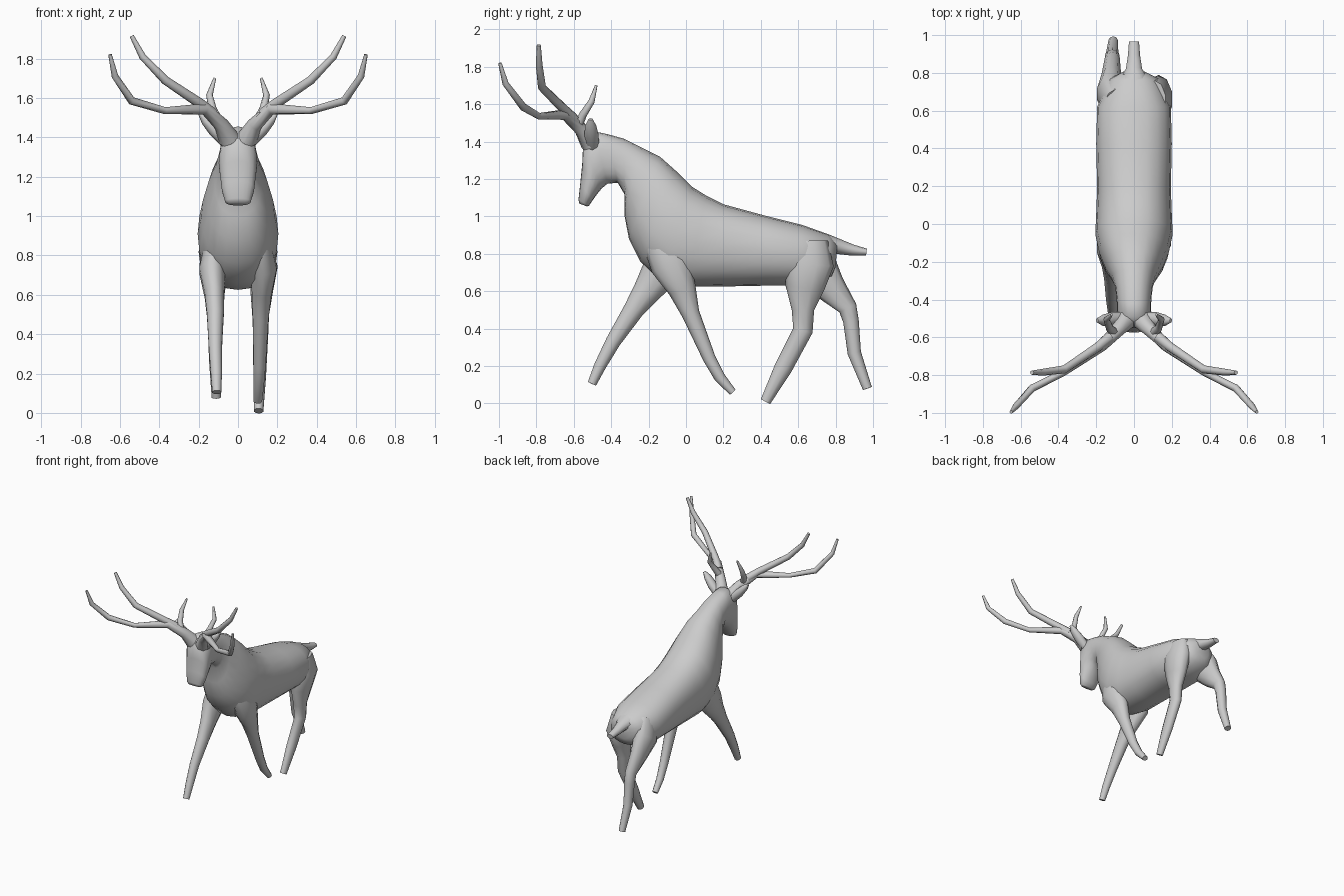
import bpy, bmesh, math
from mathutils import Vector

X, Y = Vector((1, 0, 0)), Vector((0, 1, 0))


def loft(name, rings, sides=12, power=1.0):
    """Skin a closed surface over rings given as (centre, half-axis u, half-axis v)."""
    bm = bmesh.new()
    loops = []
    for c, u, v in rings:
        loop = []
        for i in range(sides):
            a = 2 * math.pi * i / sides
            cu = math.copysign(abs(math.cos(a)) ** power, math.cos(a))
            sv = math.copysign(abs(math.sin(a)) ** power, math.sin(a))
            loop.append(bm.verts.new(c + u * cu + v * sv))
        loops.append(loop)
    for p, q in zip(loops, loops[1:]):
        for i in range(sides):
            j = (i + 1) % sides
            bm.faces.new((p[i], p[j], q[j], q[i]))
    bm.faces.new(loops[0])
    bm.faces.new(loops[-1])
    bmesh.ops.recalc_face_normals(bm, faces=bm.faces)
    mesh = bpy.data.meshes.new(name)
    bm.to_mesh(mesh)
    bm.free()
    obj = bpy.data.objects.new(name, mesh)
    bpy.context.collection.objects.link(obj)
    bpy.ops.object.select_all(action='DESELECT')
    obj.select_set(True)
    bpy.context.view_layer.objects.active = obj
    bpy.ops.object.shade_smooth_by_angle(angle=math.radians(60))
    return obj


def limb(name, path, ref=X, sides=10):
    """Tapering limb through points (x, y, z, radius, side radius)."""
    pts = [Vector(p[:3]) for p in path]
    rings = []
    for i, p in enumerate(path):
        t = Vector((0, 0, 0))
        if i > 0:
            t += (pts[i] - pts[i - 1]).normalized()
        if i < len(pts) - 1:
            t += (pts[i + 1] - pts[i]).normalized()
        t.normalize()
        u = t.cross(ref).normalized()
        v = u.cross(t).normalized()
        rings.append((pts[i], u * p[3], v * p[-1]))
    return loft(name, rings, sides)


# Body, neck and head: top (y, z), bottom (y, z), half width
sections = [
    (0.81, 0.865, 0.80, 0.73, 0.06), (0.76, 0.905, 0.78, 0.68, 0.13),
    (0.62, 0.955, 0.62, 0.63, 0.195), (0.42, 1.005, 0.43, 0.63, 0.20),
    (0.20, 1.065, 0.18, 0.625, 0.195), (0.11, 1.11, 0.0, 0.625, 0.20),
    (0.03, 1.16, -0.14, 0.66, 0.205), (-0.05, 1.24, -0.245, 0.76, 0.185),
    (-0.14, 1.32, -0.305, 0.88, 0.155), (-0.24, 1.37, -0.328, 1.0, 0.12),
    (-0.33, 1.415, -0.33, 1.12, 0.10), (-0.42, 1.44, -0.365, 1.18, 0.092),
    (-0.49, 1.455, -0.42, 1.175, 0.09), (-0.55, 1.39, -0.45, 1.15, 0.098),
    (-0.555, 1.28, -0.475, 1.12, 0.09), (-0.565, 1.18, -0.50, 1.085, 0.082),
    (-0.575, 1.09, -0.52, 1.055, 0.065), (-0.57, 1.068, -0.53, 1.054, 0.05),
]
rings = []
for ty, tz, by, bz, w in sections:
    top, bot = Vector((0, ty, tz)), Vector((0, by, bz))
    rings.append(((top + bot) / 2, (top - bot) / 2, X * w))
loft("body_and_head", rings, 20, 0.88)

# Legs in mid stride: (x, y, z, fore-aft radius, side radius)
limb("front_leg_right", [
    (0.11, -0.12, 0.86, 0.11, 0.06), (0.13, -0.08, 0.74, 0.11, 0.07),
    (0.12, -0.02, 0.61, 0.075, 0.052), (0.115, 0.025, 0.48, 0.048, 0.042),
    (0.11, 0.125, 0.24, 0.034, 0.032), (0.105, 0.18, 0.14, 0.03, 0.028),
    (0.10, 0.25, 0.06, 0.02, 0.023)])
limb("front_leg_left", [
    (-0.11, -0.08, 0.86, 0.11, 0.06), (-0.13, -0.12, 0.72, 0.11, 0.07),
    (-0.12, -0.21, 0.60, 0.075, 0.052), (-0.115, -0.28, 0.50, 0.055, 0.045),
    (-0.115, -0.39, 0.33, 0.04, 0.035), (-0.11, -0.46, 0.20, 0.032, 0.03),
    (-0.108, -0.503, 0.105, 0.024, 0.024)])
limb("hind_leg_right", [
    (0.11, 0.65, 0.86, 0.11, 0.06), (0.13, 0.66, 0.74, 0.13, 0.075),
    (0.12, 0.635, 0.62, 0.105, 0.06), (0.115, 0.625, 0.50, 0.06, 0.045),
    (0.115, 0.625, 0.39, 0.053, 0.04), (0.11, 0.52, 0.19, 0.048, 0.034),
    (0.105, 0.425, 0.01, 0.028, 0.025)])
limb("hind_leg_left", [
    (-0.10, 0.62, 0.84, 0.11, 0.06), (-0.125, 0.69, 0.73, 0.12, 0.075),
    (-0.12, 0.77, 0.62, 0.085, 0.055), (-0.115, 0.865, 0.51, 0.05, 0.042),
    (-0.115, 0.882, 0.44, 0.042, 0.04), (-0.115, 0.90, 0.27, 0.036, 0.034),
    (-0.11, 0.97, 0.08, 0.025, 0.025)])

# Tail
limb("tail", [
    (0, 0.74, 0.855, 0.055, 0.09), (0, 0.82, 0.838, 0.04, 0.045),
    (0, 0.89, 0.82, 0.03, 0.034), (0, 0.965, 0.81, 0.018, 0.028)])

# Ears and antlers, mirrored left and right
for side, s in (("right", 1), ("left", -1)):
    def tube(name, path, ref=Y):
        limb(f"{name}_{side}", [(s * p[0],) + p[1:] for p in path], ref, 8)

    tube("ear", [
        (0.06, -0.50, 1.38, 0.035, 0.035), (0.12, -0.505, 1.435, 0.032, 0.038),
        (0.165, -0.51, 1.485, 0.024, 0.03), (0.195, -0.51, 1.52, 0.008, 0.012)])
    tube("antler_main_beam", [
        (0.045, -0.51, 1.39, 0.055), (0.085, -0.56, 1.465, 0.038),
        (0.17, -0.645, 1.545, 0.03), (0.37, -0.785, 1.535, 0.018),
        (0.54, -0.87, 1.585, 0.021), (0.625, -0.965, 1.71, 0.017),
        (0.65, -0.995, 1.82, 0.009)])
    tube("antler_upper_tine", [
        (0.13, -0.60, 1.52, 0.03), (0.19, -0.65, 1.57, 0.026),
        (0.37, -0.77, 1.69, 0.022), (0.485, -0.785, 1.81, 0.018),
        (0.54, -0.787, 1.915, 0.011)])
    tube("antler_brow_tine", [
        (0.10, -0.58, 1.48, 0.026), (0.13, -0.55, 1.545, 0.021),
        (0.145, -0.505, 1.615, 0.017), (0.118, -0.48, 1.70, 0.007)])
